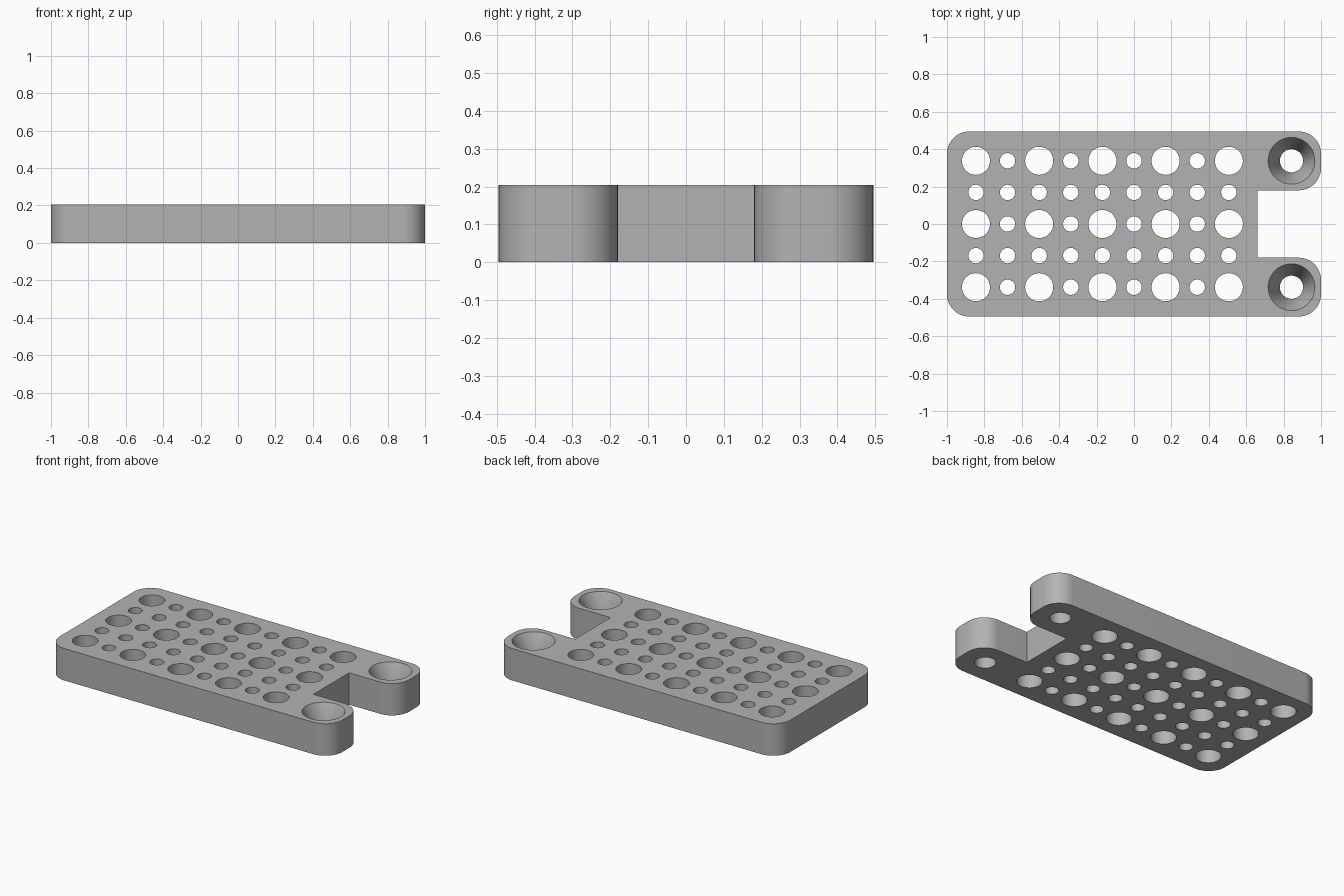
import bpy, bmesh, math

if "Cube" in bpy.data.objects:
    bpy.data.objects.remove(bpy.data.objects["Cube"], do_unlink=True)

HEIGHT, HALF_Y, CORNER = 0.204, 0.495, 0.12
PITCH = 0.169

grey = bpy.data.materials.new("plain grey")
grey.use_nodes = True
colour = (0.45, 0.45, 0.45, 1)
grey.diffuse_color = colour
grey.node_tree.nodes["Principled BSDF"].inputs["Base Color"].default_value = colour


def arc(cx, cy, start, r=CORNER, steps=12):
    """Quarter turn, counter-clockwise from the start angle."""
    angles = [math.radians(start + 90 * i / steps) for i in range(steps + 1)]
    return [(cx + r * math.cos(a), cy + r * math.sin(a)) for a in angles]


def make_object(name, bm):
    bmesh.ops.recalc_face_normals(bm, faces=bm.faces)
    mesh = bpy.data.meshes.new(name)
    bm.to_mesh(mesh)
    bm.free()
    mesh.materials.append(grey)
    obj = bpy.data.objects.new(name, mesh)
    bpy.context.collection.objects.link(obj)
    return obj


def add_lathe(bm, x, y, profile, segments=40):
    """Closed solid of revolution from (radius, z) pairs."""
    rings = []
    for r, z in profile:
        turns = [2 * math.pi * i / segments for i in range(segments)]
        rings.append([bm.verts.new((x + r * math.cos(a), y + r * math.sin(a), z)) for a in turns])
    for low, high in zip(rings, rings[1:]):
        for i in range(segments):
            j = (i + 1) % segments
            bm.faces.new((low[i], low[j], high[j], high[i]))
    bm.faces.new(rings[0][::-1])
    bm.faces.new(rings[-1])


# Plate outline: rounded rectangle with a slot between two rounded arms
inner, slot_x, slot_y = 1 - CORNER, 0.66, 0.18
edge = HALF_Y - CORNER
outline = arc(-inner, -edge, 180) + arc(inner, -edge, 270)
outline += arc(inner, -slot_y - CORNER, 0)
outline += [(slot_x, -slot_y), (slot_x, slot_y)]
outline += arc(inner, slot_y + CORNER, 270)
outline += arc(inner, edge, 0) + arc(-inner, edge, 90)

bm = bmesh.new()
base = bm.faces.new([bm.verts.new((x, y, 0)) for x, y in outline])
top = bmesh.ops.extrude_face_region(bm, geom=[base])["geom"]
bmesh.ops.translate(bm, vec=(0, 0, HEIGHT), verts=[v for v in top if isinstance(v, bmesh.types.BMVert)])
plate = make_object("perforated_plate", bm)

# Hole grid: large holes on every second row and column, small ones between
bm = bmesh.new()
for col in range(9):
    for row in range(-2, 3):
        radius = 0.075 if col % 2 == 0 and row % 2 == 0 else 0.041
        add_lathe(bm, (col - 5) * PITCH, row * PITCH, [(radius, -0.1), (radius, HEIGHT + 0.1)])

# Countersunk screw holes in the arms
for side in (-1, 1):
    add_lathe(bm, 0.842, side * 2 * PITCH,
              [(0.062, -0.1), (0.062, 0.07), (0.125, HEIGHT), (0.125, HEIGHT + 0.1)])
cutter = make_object("hole_cutter", bm)

cut = plate.modifiers.new("holes", "BOOLEAN")
cut.operation, cut.solver, cut.object = "DIFFERENCE", "EXACT", cutter
bpy.context.view_layer.objects.active = plate
plate.select_set(True)
bpy.ops.object.modifier_apply(modifier=cut.name)
bpy.data.objects.remove(cutter, do_unlink=True)

bpy.ops.object.shade_smooth_by_angle(angle=math.radians(30))
